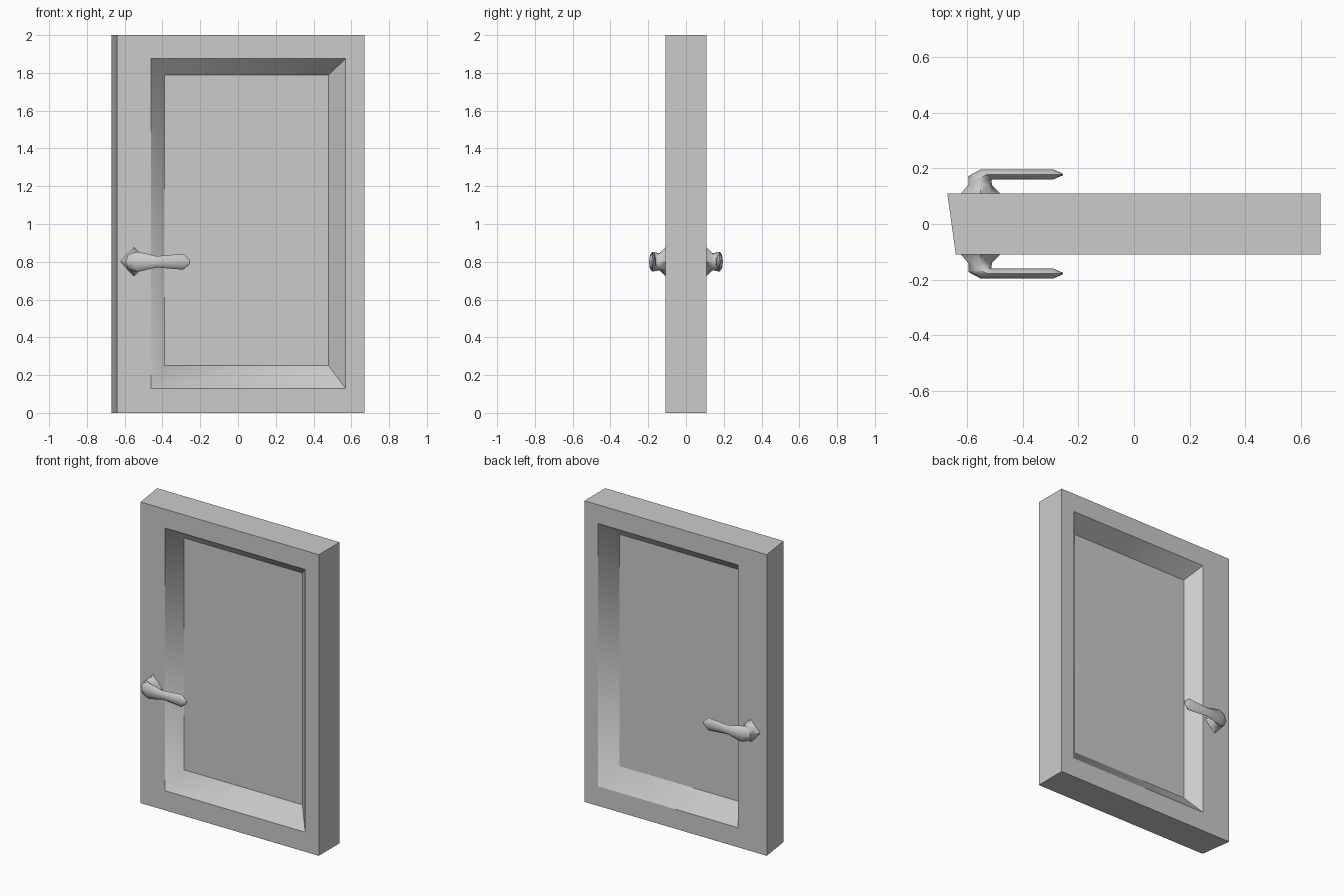
import bpy, bmesh, math

cube = bpy.data.objects.get("Cube")
if cube:
    bpy.data.objects.remove(cube, do_unlink=True)


def make_material(name, colour):
    mat = bpy.data.materials.new(name)
    mat.use_nodes = True
    mat.diffuse_color = colour
    mat.node_tree.nodes["Principled BSDF"].inputs["Base Color"].default_value = colour
    return mat


grey = make_material("plain grey", (0.6, 0.6, 0.6, 1))


def finish(bm, name):
    bmesh.ops.recalc_face_normals(bm, faces=bm.faces)
    mesh = bpy.data.meshes.new(name)
    bm.to_mesh(mesh)
    bm.free()
    mesh.materials.append(grey)
    obj = bpy.data.objects.new(name, mesh)
    bpy.context.collection.objects.link(obj)
    return obj


def bridge(bm, a, b):
    n = len(a)
    return [bm.faces.new((a[i], a[(i + 1) % n], b[(i + 1) % n], b[i])) for i in range(n)]


# Door slab: frame, sloped recess and thin centre panel on both sides
def build_door():
    bm = bmesh.new()

    def rectangle(x0, x1, z0, z1, y):
        return [bm.verts.new((x, y, z)) for x, z in ((x0, z0), (x1, z0), (x1, z1), (x0, z1))]

    rims, slopes = [], []
    for side in (-1, 1):
        rim = rectangle(-0.64 if side < 0 else -0.67, 0.67, 0, 2, side * 0.109)
        opening = rectangle(-0.46, 0.57, 0.13, 1.875, side * 0.109)
        panel = rectangle(-0.39, 0.48, 0.25, 1.79, side * 0.01)
        bridge(bm, rim, opening)
        slopes += bridge(bm, opening, panel)
        bm.faces.new(panel)
        rims.append(rim)
    bridge(bm, *rims)

    # Recess slopes blend softly round two corners on each side
    for face in slopes:
        face.smooth = True
    for edge in bm.edges:
        soft = all(f in slopes for f in edge.link_faces)
        mid = (edge.verts[0].co + edge.verts[1].co) / 2
        edge.smooth = soft and mid.x * mid.y > 0
    return finish(bm, "door")


# Lever handle: rings lofted from the diamond rose, round the elbow, to the tip
# Each ring: outer point (x, y), inner point (x, y), half height
RINGS = (
    ((-0.625, 0.105), (-0.475, 0.105), 0.08),
    ((-0.595, 0.14), (-0.51, 0.14), 0.045),
    ((-0.595, 0.172), (-0.512, 0.158), 0.05),
    ((-0.55, 0.196), (-0.505, 0.16), 0.053),
    ((-0.43, 0.196), (-0.43, 0.16), 0.03),
    ((-0.29, 0.196), (-0.29, 0.16), 0.042),
    ((-0.255, 0.181), (-0.255, 0.175), 0.012),
)


def build_handle(name, side):
    bm = bmesh.new()
    loops = []
    for index, (outer, inner, height) in enumerate(RINGS):
        loop = []
        for i in range(8):
            angle = i * math.pi / 4
            squeeze = 0.72 if index == 0 and i % 2 else 1
            c, s = squeeze * math.cos(angle), squeeze * math.sin(angle)
            x, y = [(o + n) / 2 + (o - n) / 2 * c for o, n in zip(outer, inner)]
            loop.append(bm.verts.new((x, side * y, 0.8 + height * s)))
        loops.append(loop)
    for a, b in zip(loops, loops[1:]):
        bridge(bm, a, b)
    bm.faces.new(loops[0])
    bm.faces.new(loops[-1])
    obj = finish(bm, name)
    bpy.ops.object.select_all(action="DESELECT")
    obj.select_set(True)
    bpy.context.view_layer.objects.active = obj
    bpy.ops.object.shade_smooth_by_angle(angle=math.radians(50))


build_door()
build_handle("front_handle", -1)
build_handle("back_handle", 1)
